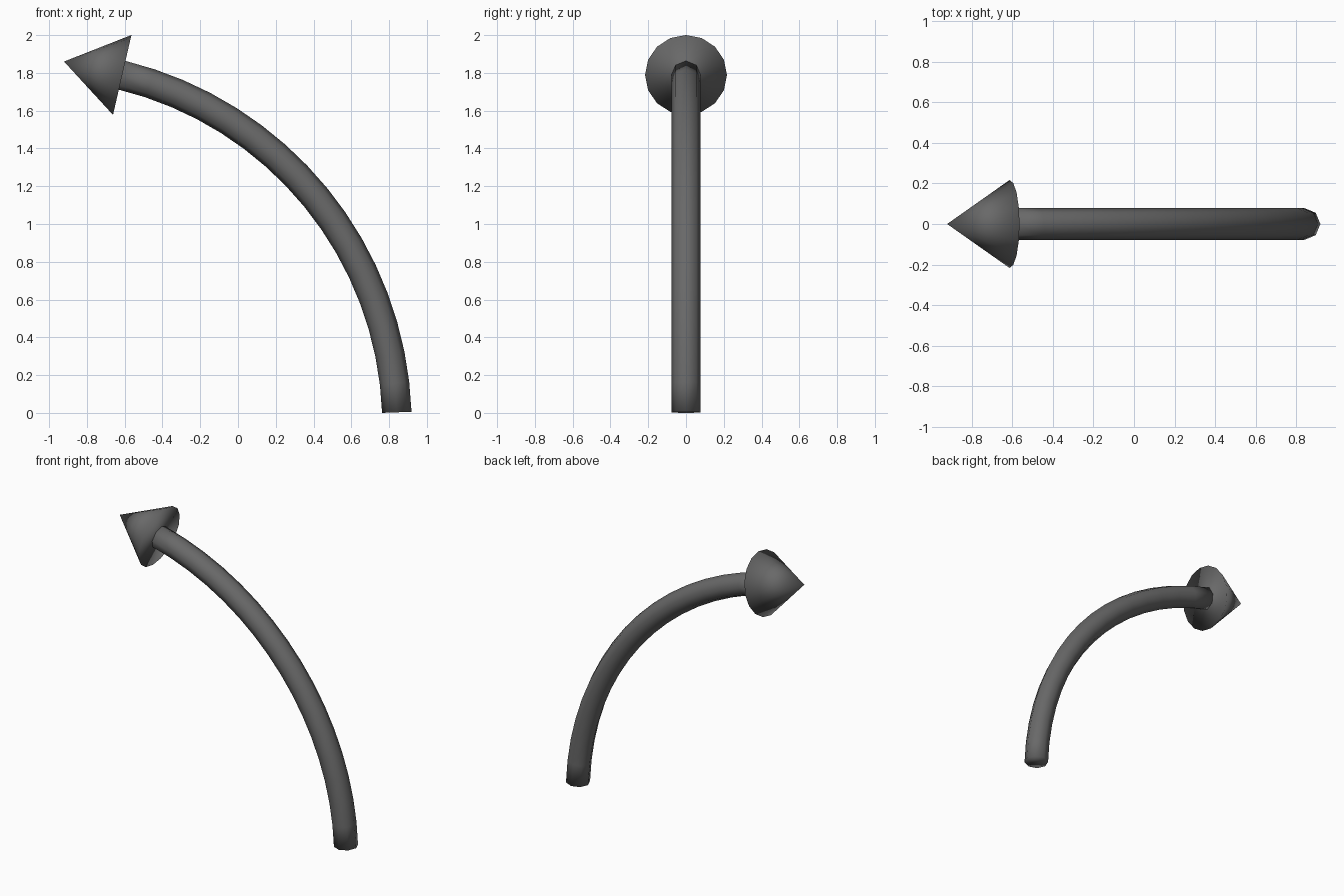
import bpy, bmesh, math
from mathutils import Vector

if "Cube" in bpy.data.objects:
    bpy.data.objects.remove(bpy.data.objects["Cube"])

CENTRE = Vector((-1.067, 0, -0.067))
RADIUS, TUBE, SIDES, STEPS = 1.909, 0.078, 8, 16
START, END = math.radians(2.1), math.radians(76.3)
Y = Vector((0, 1, 0))

# Dark grey finish shared by both parts
dark = bpy.data.materials.new("dark_grey")
dark.diffuse_color = (0.14, 0.14, 0.14, 1)
dark.use_nodes = True
dark.node_tree.nodes["Principled BSDF"].inputs["Base Color"].default_value = dark.diffuse_color


def finish(name, bm):
    bmesh.ops.recalc_face_normals(bm, faces=bm.faces)
    for f in bm.faces:
        f.smooth = True
    mesh = bpy.data.meshes.new(name)
    bm.to_mesh(mesh)
    bm.free()
    mesh.materials.append(dark)
    obj = bpy.data.objects.new(name, mesh)
    bpy.context.collection.objects.link(obj)
    return obj


def ring(bm, centre, axis, radius, sides):
    out = Y.cross(axis).normalized()
    return [bm.verts.new(centre + radius * (out * math.cos(a) + Y * math.sin(a)))
            for a in (2 * math.pi * i / sides for i in range(sides))]


def bridge(bm, a, b):
    n = len(a)
    for i in range(n):
        bm.faces.new((a[i], a[(i + 1) % n], b[(i + 1) % n], b[i]))


# Curved shaft: eight-sided tube swept along a circular arc
bm = bmesh.new()
rings = []
for i in range(STEPS + 1):
    a = START + (END - START) * i / STEPS
    p = CENTRE + RADIUS * Vector((math.cos(a), 0, math.sin(a)))
    tangent = Vector((-math.sin(a), 0, math.cos(a)))
    rings.append(ring(bm, p, tangent, TUBE, SIDES))
for a, b in zip(rings, rings[1:]):
    bridge(bm, a, b)
bm.faces.new(rings[0])
bm.faces.new(rings[-1])
finish("curved_shaft", bm)

# Arrow head: capped cone at the upper end of the shaft
bm = bmesh.new()
base = Vector((-0.613, 0, 1.789))
tip = Vector((-0.921, 0, 1.86))
rim = ring(bm, base, (tip - base).normalized(), 0.217, 16)
apex = bm.verts.new(tip)
for i in range(16):
    bm.faces.new((rim[i], rim[(i + 1) % 16], apex))
bm.faces.new(rim)
finish("arrow_head", bm)
